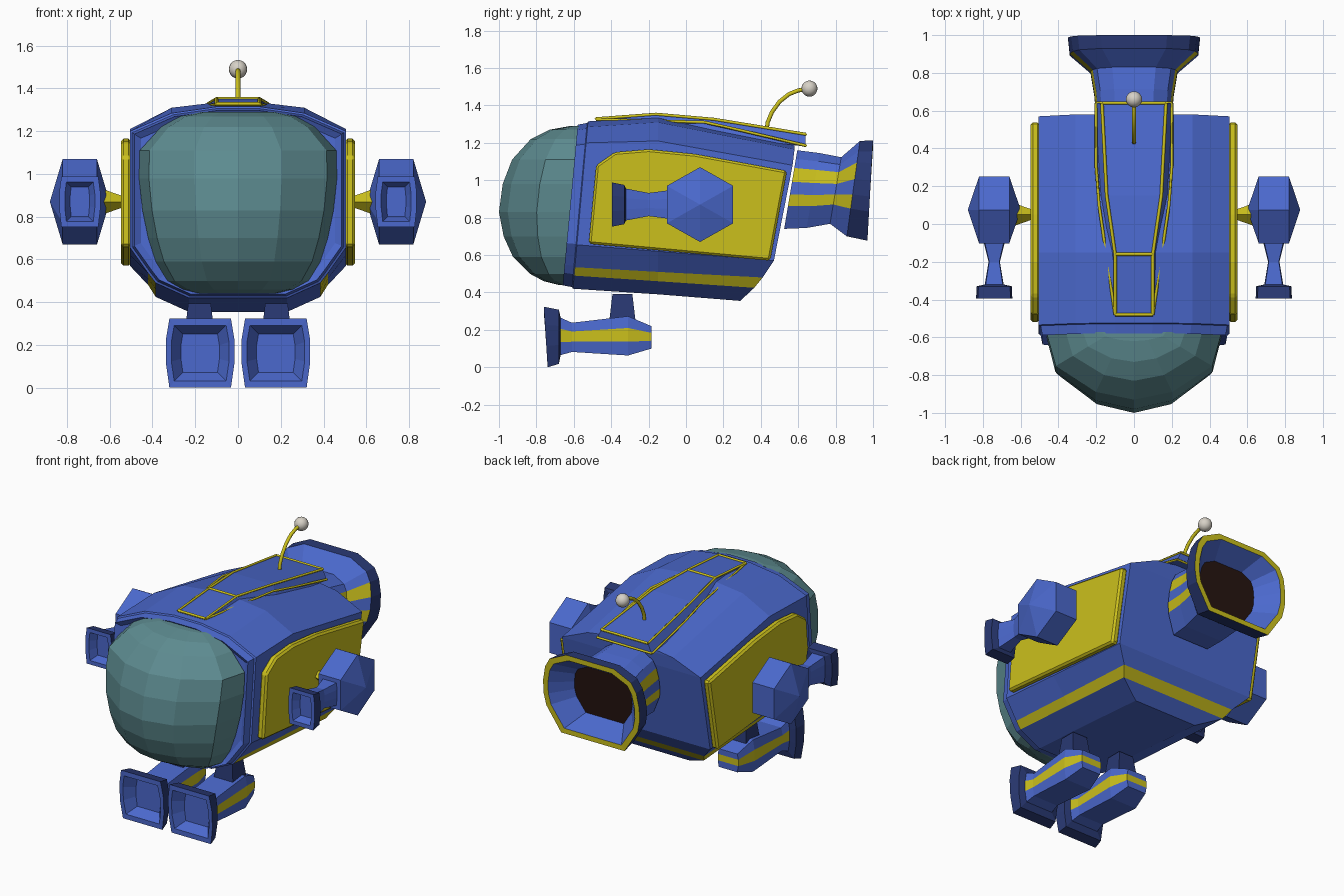
import bpy, bmesh, math

if "Cube" in bpy.data.objects:
    bpy.data.objects.remove(bpy.data.objects["Cube"])


def material(name, rgb):
    m = bpy.data.materials.new(name)
    m.diffuse_color = (*rgb, 1)
    m.use_nodes = True
    m.node_tree.nodes["Principled BSDF"].inputs["Base Color"].default_value = m.diffuse_color
    return m


BLUE = material("blue", (0.07, 0.14, 0.61))
NAVY = material("navy", (0.022, 0.04, 0.17))
YELLOW = material("yellow", (0.6, 0.53, 0.012))
GLASS = material("glass", (0.11, 0.26, 0.28))
DARK = material("dark", (0.02, 0.007, 0.005))
CREAM = material("cream", (0.68, 0.64, 0.57))
MATS = [BLUE, NAVY, YELLOW, GLASS, DARK]
B, N, Y, G, D = range(5)


def finish(name, bm, mats):
    bmesh.ops.recalc_face_normals(bm, faces=bm.faces[:])
    me = bpy.data.meshes.new(name)
    bm.to_mesh(me)
    bm.free()
    for m in mats:
        me.materials.append(m)
    ob = bpy.data.objects.new(name, me)
    bpy.context.collection.objects.link(ob)
    return ob


def loft(name, rings, paint, x0=0.0):
    """Mirror half-rings (top to bottom) over x0 and skin them; paint(segment, row) picks the colour."""
    bm = bmesh.new()
    n = len(rings[0])
    full = []
    for r in rings:
        right = [bm.verts.new((x0 + x, y, z)) for x, y, z in r]
        left = [bm.verts.new((x0 - x, y, z)) for x, y, z in reversed(r)]
        full.append(right + left)
    for s, (a, b) in enumerate(zip(full, full[1:])):
        for k in range(2 * n):
            j = (k + 1) % (2 * n)
            row = k if k < n else 2 * n - 2 - k
            bm.faces.new((a[k], a[j], b[j], b[k])).material_index = paint(s, row)
    for seg, ring in ((-1, full[0]), (len(rings) - 1, full[-1])):
        for k in range(n - 1):
            f = bm.faces.new((ring[k], ring[k + 1], ring[2 * n - 2 - k], ring[2 * n - 1 - k]))
            f.material_index = paint(seg, k)
    return finish(name, bm, MATS)


def nozzle(name, prof, stations, paint, x0=0.0):
    """Stations are (y, z centre, half width, half height, tilt)."""
    rings = [[(w * u, y + t * v, z + h * v) for u, v in prof] for y, z, w, h, t in stations]
    return loft(name, rings, paint, x0)


def plate(name, outline, xa, xb, mat, poke=0.0, bevel=0.0):
    bm = bmesh.new()
    a = [bm.verts.new((xa, y, z)) for y, z in outline]
    b = [bm.verts.new((xb, y, z)) for y, z in outline]
    for i in range(len(a)):
        j = (i + 1) % len(a)
        bm.faces.new((a[i], a[j], b[j], b[i]))
    caps = [bm.faces.new(a), bm.faces.new(b)]
    bmesh.ops.recalc_face_normals(bm, faces=bm.faces[:])
    if poke:
        bmesh.ops.poke(bm, faces=caps, offset=poke)
    ob = finish(name, bm, [mat])
    if bevel:
        m = ob.modifiers.new("bevel", 'BEVEL')
        m.width, m.segments = bevel, 1
    return ob


def tube(name, pts, r, mat, res=0):
    cu = bpy.data.curves.new(name, 'CURVE')
    cu.dimensions = '3D'
    cu.bevel_depth, cu.bevel_resolution, cu.use_fill_caps = r, res, True
    sp = cu.splines.new('POLY')
    sp.points.add(len(pts) - 1)
    for p, c in zip(sp.points, pts):
        p.co = (*c, 1)
    cu.materials.append(mat)
    ob = bpy.data.objects.new(name, cu)
    bpy.context.collection.objects.link(ob)
    return ob


def front_y(z, off=0.0):
    return -0.58 - (1.3 - z) * 0.09 + off


# Hull: tilted octagonal shell with a stripe along the lower flank and across the back
xs = [0.1, 0.31, 0.505, 0.505, 0.42, 0.385, 0.23]
zf = [1.315, 1.285, 1.2, 0.655, 0.535, 0.49, 0.42]
zm = [1.335, 1.31, 1.21, 0.62, 0.51, 0.46, 0.39]
back = [(0.58, 1.195), (0.58, 1.165), (0.57, 1.08), (0.47, 0.57), (0.41, 0.48), (0.365, 0.425), (0.29, 0.355)]


def lip(k, off):
    return [(x * k, front_y(z, off), 0.87 + (z - 0.87) * k) for x, z in zip(xs, zf)]


loft("hull", [lip(0.9, 0.02), lip(0.96, 0.0), lip(0.98, 0.05), lip(1.0, 0.055),
              [(x, -0.15, z) for x, z in zip(xs, zm)],
              [(x, y, z) for x, (y, z) in zip(xs, back)]],
     lambda s, r: Y if r == 4 and s >= 3 else B)

# Glass dome: rows of (z, front depth y, half width)
rows = [(1.29, -0.62, 0.17), (1.27, -0.73, 0.27), (1.22, -0.83, 0.36), (1.11, -0.93, 0.46),
        (0.98, -0.98, 0.463), (0.83, -1.0, 0.447), (0.7, -0.975, 0.42), (0.59, -0.925, 0.385),
        (0.5, -0.835, 0.33), (0.46, -0.76, 0.26), (0.44, -0.68, 0.18)]
cols = [(1.0, 0.0), (0.9, 0.48), (0.44, 0.88), (0.0, 1.0)]
rings = []
for u, d in cols[:-1]:
    rings.append([(w * u, front_y(z, 0.01) * (1 - d) + y * d, z) for z, y, w in rows])
bm = bmesh.new()
grid = [[bm.verts.new(p) for p in r] for r in rings]
grid.append([bm.verts.new((0, y, z)) for z, y, w in rows])
grid += [[bm.verts.new((-x, y, z)) for x, y, z in r] for r in reversed(rings)]
for a, b in zip(grid, grid[1:]):
    for k in range(len(rows) - 1):
        bm.faces.new((a[k], a[k + 1], b[k + 1], b[k]))
for k in (0, -1):
    bm.faces.new([g[k] for g in grid])
for k in range(len(rows) - 1):
    bm.faces.new((grid[0][k], grid[0][k + 1], grid[-1][k + 1], grid[-1][k]))
finish("glass_dome", bm, [GLASS])

# Raised spine on the roof: (y, top half width, top z, base half width, base z)
spine = [(-0.48, 0.1, 1.328, 0.1, 1.28), (-0.16, 0.1, 1.352, 0.145, 1.29),
         (0.15, 0.145, 1.325, 0.19, 1.24), (0.64, 0.17, 1.245, 0.2, 1.18)]
loft("spine", [[(w, y, z), (wb, y, zb)] for y, w, z, wb, zb in spine], lambda s, r: B)
for s in (1, -1):
    tube("spine_top_trim", [(s * w, y, z) for y, w, z, _, _ in spine], 0.009, YELLOW)
    tube("spine_side_trim", [(s * 0.1, -0.48, 1.325), (s * 0.185, 0.1, 1.31),
                             (s * 0.2, 0.3, 1.265), (s * 0.2, 0.64, 1.185)], 0.008, YELLOW)
for y, w, z, _, _ in (spine[0], spine[1], spine[3]):
    tube("spine_cross_trim", [(-w, y, z), (w, y, z)], 0.009, YELLOW)
tube("spine_end_trim", [(-0.2, 0.64, 1.185), (0.2, 0.64, 1.185)], 0.008, YELLOW)

# Antenna with ball tip
tube("antenna", [(0, 0.43, 1.26), (0, 0.437, 1.31), (0, 0.46, 1.365), (0, 0.5, 1.42),
                 (0, 0.55, 1.46), (0, 0.6, 1.48), (0, 0.66, 1.49)], 0.011, YELLOW, 2)
bpy.ops.mesh.primitive_uv_sphere_add(segments=16, ring_count=10, radius=0.043, location=(0, 0.66, 1.49))
ball = bpy.context.object
ball.name = "antenna_ball"
ball.data.materials.append(CREAM)
bpy.ops.object.shade_smooth()

# Rear thruster with two side stripes, yellow rim and dark throat
prof = [(0.5, 1), (0.85, 0.78), (0.95, 0.55), (1, 0.2), (1, -0.12), (0.95, -0.42), (0.66, -1)]
nozzle("rear_thruster", prof,
       [(0.56, 0.95, 0.2, 0.21, 0.035), (0.68, 0.945, 0.21, 0.2, 0.035), (0.8, 0.945, 0.23, 0.178, 0.03),
        (0.895, 0.955, 0.34, 0.255, 0.035), (0.985, 0.945, 0.35, 0.268, 0.015),
        (0.985, 0.945, 0.315, 0.235, 0.015), (0.86, 0.945, 0.21, 0.16, 0.015)],
       lambda s, r: {3: N, 4: Y, 5: B, 6: D}.get(s, Y if r in (2, 4) and 0 <= s < 3 else B))

# Side parts, mirrored
box = [(0.9, 1), (1, 0.4), (1, -0.3), (0.9, -1)]
panel = [(-0.52, 0.66), (0.45, 0.57), (0.54, 1.05), (0.05, 1.14), (-0.2, 1.165),
         (-0.38, 1.15), (-0.48, 1.08)]
hexagon = [(0.075 + 0.205 * math.sin(i * math.pi / 3), 0.87 + 0.2 * math.cos(i * math.pi / 3))
           for i in range(6)]
for s, side in ((1, "right"), (-1, "left")):
    plate(side + "_side_panel", panel, s * 0.5, s * 0.548, YELLOW, bevel=0.012)
    plate(side + "_arm_pod", hexagon, s * 0.66, s * 0.82, BLUE, poke=0.06)
    bpy.ops.mesh.primitive_cone_add(vertices=4, radius1=0.06, radius2=0.025, depth=0.1,
                                    location=(s * 0.585, 0.05, 0.87), rotation=(0, -s * math.pi / 2, 0))
    bpy.context.object.name = side + "_arm_mount"
    bpy.context.object.data.materials.append(YELLOW)
    # Arm with square cup
    nozzle(side + "_arm", box,
           [(-0.05, 0.87, 0.06, 0.08, 0), (-0.1, 0.87, 0.055, 0.075, 0), (-0.2, 0.87, 0.03, 0.062, 0),
            (-0.32, 0.87, 0.05, 0.085, 0), (-0.33, 0.87, 0.093, 0.105, 0), (-0.395, 0.87, 0.096, 0.118, 0),
            (-0.395, 0.87, 0.07, 0.092, 0), (-0.345, 0.87, 0.045, 0.07, 0)],
           lambda g, r: N if g in (3, 4) else B, s * 0.74)
    # Foot with flared cup and side stripe
    nozzle(side + "_foot", box,
           [(-0.185, 0.16, 0.075, 0.06, 0), (-0.31, 0.168, 0.105, 0.105, 0), (-0.61, 0.16, 0.1, 0.078, 0),
            (-0.67, 0.165, 0.11, 0.1, 0), (-0.68, 0.163, 0.15, 0.145, 0), (-0.75, 0.162, 0.16, 0.162, -0.01),
            (-0.75, 0.162, 0.135, 0.13, -0.01), (-0.68, 0.162, 0.09, 0.09, 0)],
           lambda g, r: N if g in (3, 4) else (Y if r == 1 and g < 3 else B), s * 0.177)
    bpy.ops.mesh.primitive_cone_add(vertices=4, radius1=0.1, radius2=0.075, depth=0.15,
                                    location=(s * 0.18, -0.34, 0.318), rotation=(0, 0, math.pi / 4))
    bpy.context.object.name = side + "_leg"
    bpy.context.object.data.materials.append(NAVY)
